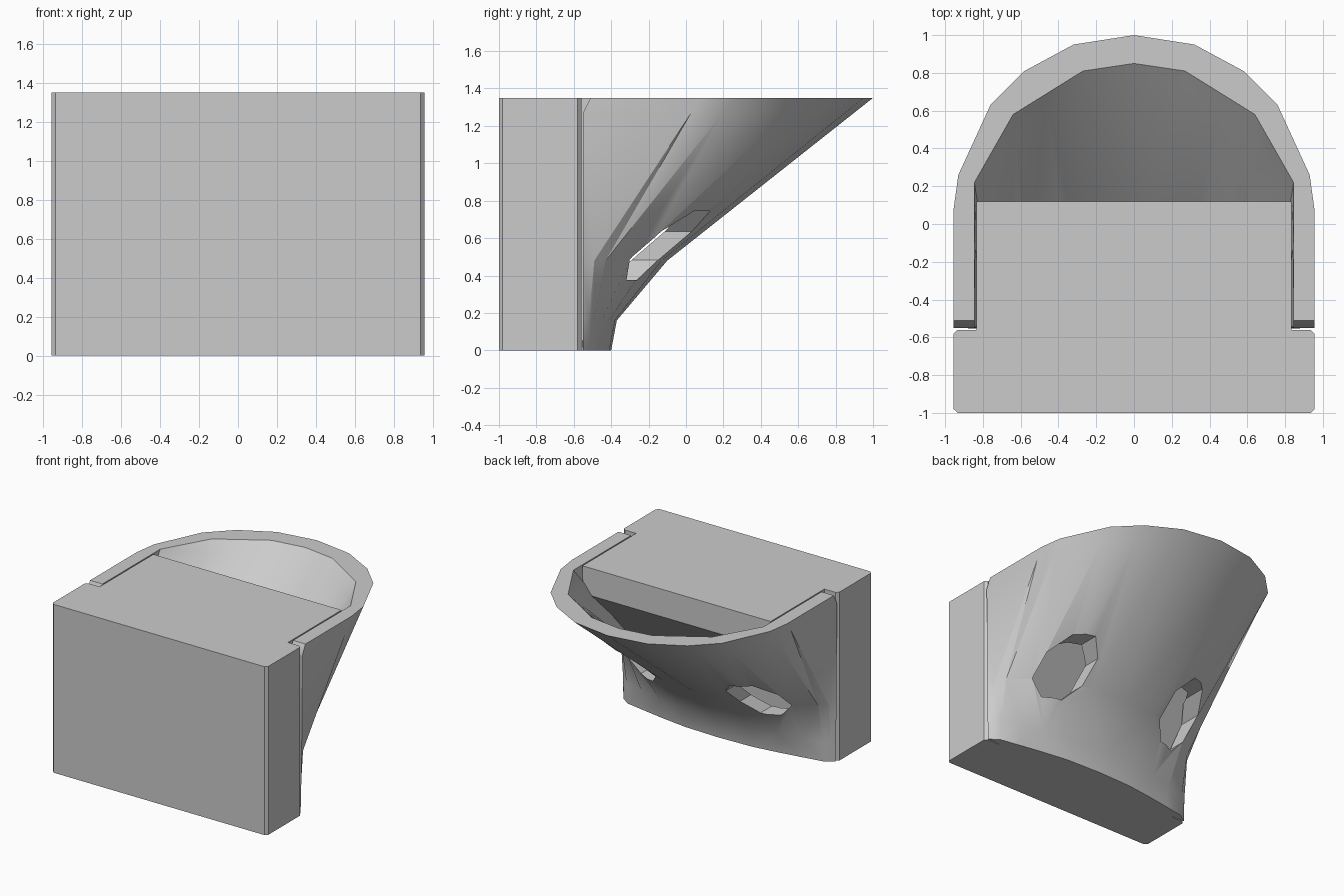
import bpy, bmesh, math
from mathutils import Vector

cube = bpy.data.objects.get("Cube")
if cube:
    bpy.data.objects.remove(cube)

grey = bpy.data.materials.new("plain_grey")
grey.use_nodes = True
grey.diffuse_color = (0.6, 0.6, 0.6, 1)
grey.node_tree.nodes["Principled BSDF"].inputs["Base Color"].default_value = grey.diffuse_color


def make(name, bm):
    bmesh.ops.recalc_face_normals(bm, faces=bm.faces)
    mesh = bpy.data.meshes.new(name)
    bm.to_mesh(mesh)
    bm.free()
    obj = bpy.data.objects.new(name, mesh)
    bpy.context.collection.objects.link(obj)
    mesh.materials.append(grey)
    return obj


def prism(name, profile, axis, lo, hi):
    """Extrude a closed outline along x or z."""
    bm = bmesh.new()
    place = (lambda p, t: (t, *p)) if axis == "x" else (lambda p, t: (*p, t))
    face = bm.faces.new([bm.verts.new(place(p, lo)) for p in profile])
    move = Vector(place((0, 0), hi - lo))
    new = bmesh.ops.extrude_face_region(bm, geom=[face])["geom"]
    bmesh.ops.translate(bm, vec=move, verts=[g for g in new if isinstance(g, bmesh.types.BMVert)])
    return make(name, bm)


TOP = 1.35

# Front block with bevelled upright edges
half = [(0.935, -1), (0.955, -0.98), (0.955, -0.58), (0.935, -0.56)]
prism("front_block", half + [(-x, y) for x, y in reversed(half)], "z", 0, TOP)

# Tongue that fills the mouth of the scoop, undercut behind its lip
prism("tongue", [(-0.57, 0), (-0.57, TOP), (0.12, TOP), (0.12, 1.13), (-0.5, 0.45), (-0.53, 0)],
      "x", -0.835, 0.835)

# Scoop: half sections from the centre line round to the front edge
outer = {
    0: [(0, -.4), (.3, -.41), (.52, -.44), (.7, -.47), (.87, -.5), (.91, -.53), (.94, -.55)],
    0.16: [(0, -.37), (.3, -.38), (.52, -.41), (.71, -.45), (.87, -.49), (.92, -.52), (.945, -.55)],
    0.48: [(0, -.1), (.3, -.13), (.54, -.2), (.72, -.3), (.87, -.43), (.92, -.49), (.95, -.55)],
    TOP: [(0, 1), (.32, .95), (.58, .81), (.76, .63), (.93, .26), (.955, .08), (.955, -.51)],
}
inner = {
    0: [(x, -.553) for x in (0, .27, .4, .55, .74, .8, .845)],
    0.16: [(0, -.52), (.27, -.52), (.4, -.525), (.55, -.53), (.74, -.54), (.8, -.545), (.845, -.55)],
    0.48: [(0, -.24), (.27, -.27), (.4, -.3), (.55, -.36), (.74, -.46), (.8, -.5), (.845, -.55)],
    TOP: [(0, .85), (.27, .81), (.455, .695), (.64, .58), (.845, .22), (.845, -.1), (.845, -.51)],
}
# Extra level just under the rim, where the front corner is chamfered
near, share = 1.27, (1.27 - 0.48) / (TOP - 0.48)
for wall in (outer, inner):
    wall[near] = [tuple(Vector(a).lerp(Vector(b), share)) for a, b in zip(wall[0.48], wall[TOP])]
    wall[near][-1] = (wall[near][-1][0], -0.55)

bm = bmesh.new()
rings = []
for z in sorted(outer):
    pair = []
    for wall in (outer, inner):
        pts = [(-x, y) for x, y in reversed(wall[z][1:])] + wall[z]
        pair.append([bm.verts.new((x, y, z)) for x, y in pts])
    rings.append(pair)
count = len(rings[0][0])
for low, high in zip(rings, rings[1:]):
    for side in (0, 1):
        for i in range(count - 1):
            bm.faces.new((low[side][i], low[side][i + 1], high[side][i + 1], high[side][i]))
    for i in (0, count - 1):
        bm.faces.new((low[0][i], low[1][i], high[1][i], high[0][i]))
for out, inn in (rings[0], rings[-1]):
    for i in range(count - 1):
        bm.faces.new((out[i], out[i + 1], inn[i + 1], inn[i]))
bmesh.ops.triangulate(bm, faces=[f for f in bm.faces if abs(f.normal.z) < 0.99])
scoop = make("scoop", bm)

# Two round openings drilled through the back of the scoop
for side, sign in (("left", 1), ("right", -1)):
    ring = [math.tau * (k + 0.5) / 8 for k in range(8)]
    bm = bmesh.new()
    ends = [[bm.verts.new((sign * 0.55 + 0.19 * math.cos(a), y, 0.56 + 0.2 * math.sin(a))) for a in ring]
            for y in (-0.52, 0.4)]
    for end in ends:
        bm.faces.new(end)
    for k in range(8):
        bm.faces.new((ends[0][k], ends[0][k - 1], ends[1][k - 1], ends[1][k]))
    drill = make(side + "_hole_cutter", bm)
    cut = scoop.modifiers.new(side + "_hole", "BOOLEAN")
    cut.operation, cut.solver, cut.object = "DIFFERENCE", "EXACT", drill
    drill.hide_render = True
    drill.hide_set(True)

# Soft shading on the curved scoop, crisp at its edges
bpy.ops.object.select_all(action="DESELECT")
scoop.select_set(True)
bpy.context.view_layer.objects.active = scoop
bpy.ops.object.shade_smooth_by_angle(angle=math.radians(30))
